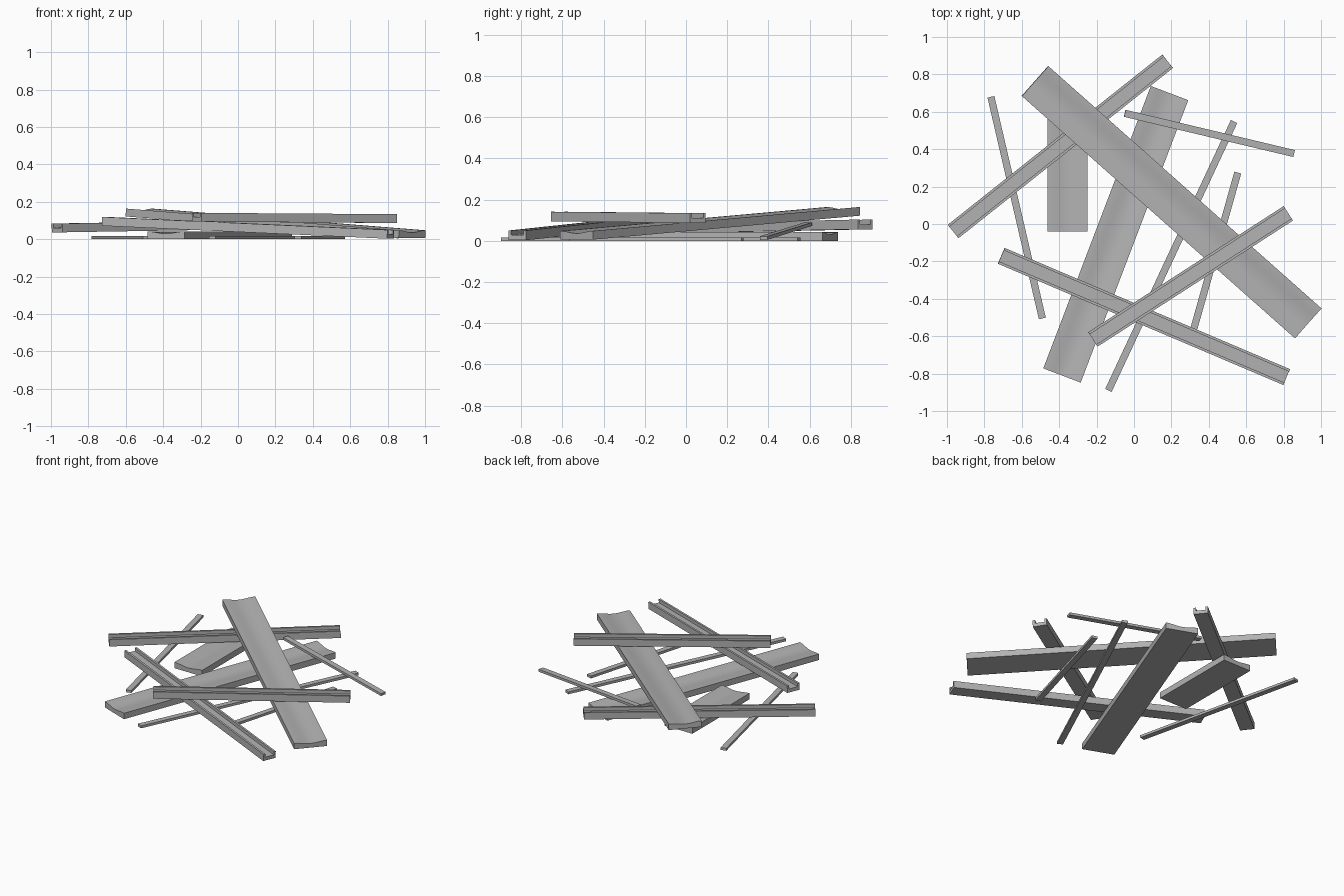
import bpy
import bmesh
from math import cos, pi
from mathutils import Vector

cube = bpy.data.objects.get("Cube")
if cube:
    bpy.data.objects.remove(cube, do_unlink=True)

grey = bpy.data.materials.new("plain grey")
grey.use_nodes = True
grey.diffuse_color = (0.45, 0.45, 0.45, 1)
grey.node_tree.nodes["Principled BSDF"].inputs["Base Color"].default_value = grey.diffuse_color


def beam(name, profile, start, end, smooth=False):
    """Sweep a closed cross-section (across, up) between two points on the underside."""
    start, end = Vector(start), Vector(end)
    along = (end - start).normalized()
    across = Vector((along.y, -along.x, 0)).normalized()
    up = across.cross(along)
    bm = bmesh.new()
    rings = [[bm.verts.new(p + across * u + up * v) for u, v in profile]
             for p in (start, end)]
    n = len(profile)
    for i in range(n):
        j = (i + 1) % n
        bm.faces.new((rings[0][i], rings[0][j], rings[1][j], rings[1][i]))
    for ring in rings:
        bm.faces.new(ring)
    bmesh.ops.recalc_face_normals(bm, faces=bm.faces)
    mesh = bpy.data.meshes.new(name)
    bm.to_mesh(mesh)
    bm.free()
    mesh.materials.append(grey)
    obj = bpy.data.objects.new(name, mesh)
    bpy.context.collection.objects.link(obj)
    if smooth:
        bpy.ops.object.select_all(action='DESELECT')
        obj.select_set(True)
        bpy.context.view_layer.objects.active = obj
        bpy.ops.object.shade_smooth_by_angle()


def plank_profile(half=0.107, height=0.042, dip=0.012, steps=10):
    """Flat underside with a softly hollowed top."""
    top = []
    for i in range(steps + 1):
        t = 1 - 2 * i / steps
        top.append((half * t, height - dip * (0.5 + 0.5 * cos(pi * t))))
    return [(-half, 0), (half, 0)] + top


def channel_profile(half=0.046, height=0.047, wall=0.014, floor=0.024):
    """U-shaped rail, open at the top."""
    inner = half - wall
    return [(-half, 0), (half, 0), (half, height), (inner, height),
            (inner, floor), (-inner, floor), (-inner, height), (-half, height)]


def stick_profile(half=0.019, height=0.017):
    return [(-half, 0), (half, 0), (half, height), (-half, height)]


# Wide planks
plank = plank_profile()
beam("leaning_plank", plank, (-0.53, 0.765, 0.122), (0.93, -0.53, 0.006), True)
beam("ground_plank", plank, (0.19, 0.70, 0), (-0.385, -0.81, 0), True)
beam("short_plank", plank, (-0.355, 0.59, 0), (-0.355, -0.04, 0), True)

# U-shaped rails
rail = channel_profile()
beam("back_rail", rail, (-0.967, -0.04, 0.037), (0.18, 0.87, 0.056))
beam("top_rail", rail, (-0.22, -0.617, 0.094), (0.825, 0.057, 0.087))
beam("front_rail", rail, (-0.71, -0.17, 0.072), (0.815, -0.818, 0.003))

# Thin sticks
stick = stick_profile()
beam("left_stick", stick, (-0.765, 0.68, 0), (-0.49, -0.505, 0))
beam("long_stick", stick, (0.535, 0.548, 0), (-0.137, -0.89, 0))
beam("short_stick", stick, (0.555, 0.275, 0), (0.32, -0.56, 0))
beam("leaning_stick", stick, (-0.05, 0.592, 0.072), (0.855, 0.377, 0.005))
